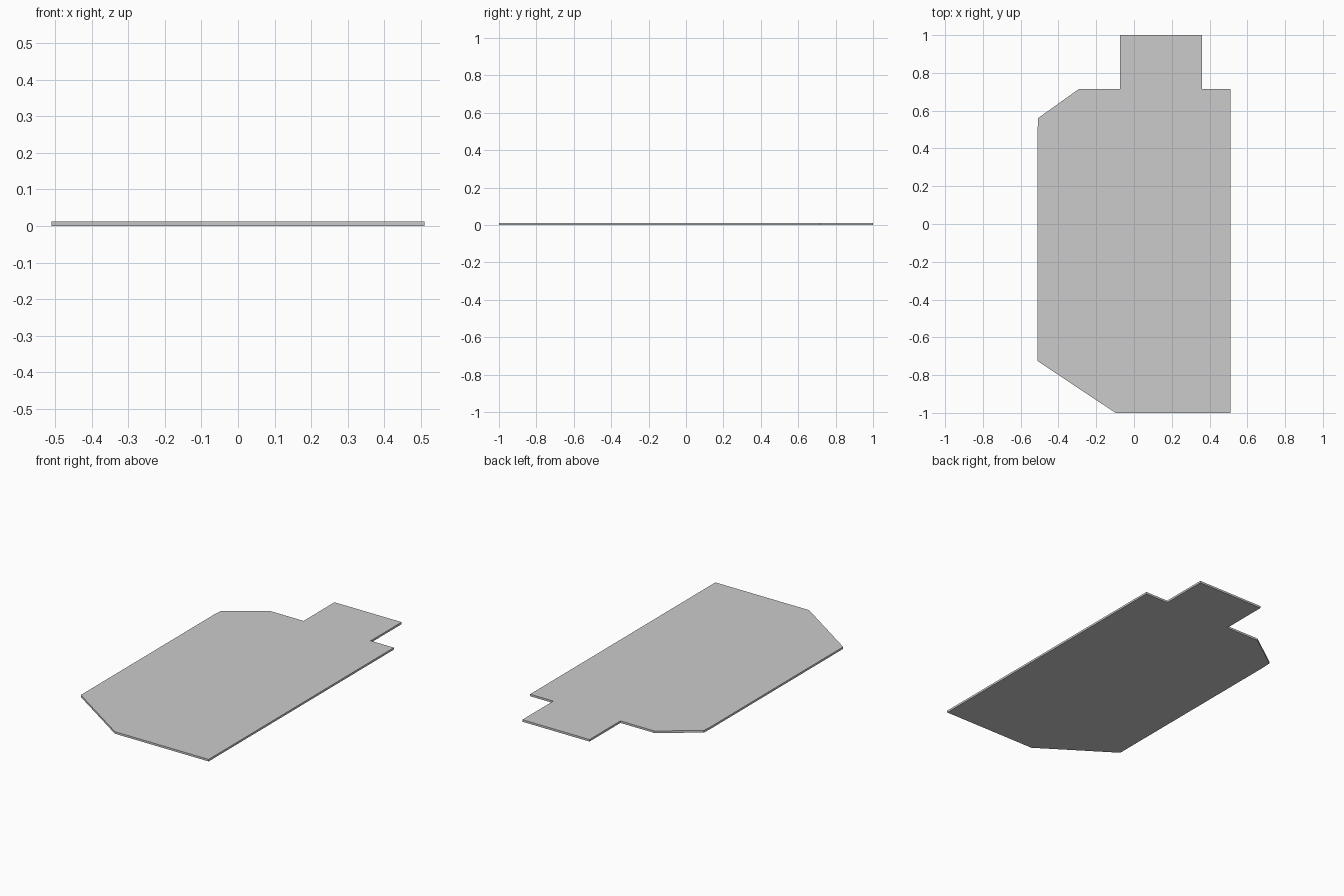
import bpy
import bmesh

if "Cube" in bpy.data.objects:
    bpy.data.objects.remove(bpy.data.objects["Cube"])

THICKNESS = 0.012

# Outline of the flat plate, counter-clockwise seen from above
outline = [
    (-0.098, -1.0), (0.51, -1.0), (0.51, 0.714),        # front and right edges
    (0.36, 0.714), (0.36, 1.0), (-0.075, 1.0), (-0.075, 0.714),  # rear tab
    (-0.293, 0.714), (-0.507, 0.561),                   # rear left chamfer
    (-0.51, 0.51), (-0.51, -0.726),                     # left edge
]

# Extrude the outline into a thin slab
bm = bmesh.new()
base = bm.faces.new([bm.verts.new((x, y, 0)) for x, y in outline])
result = bmesh.ops.extrude_face_region(bm, geom=[base], use_keep_orig=True)
top = [v for v in result["geom"] if isinstance(v, bmesh.types.BMVert)]
bmesh.ops.translate(bm, verts=top, vec=(0, 0, THICKNESS))
bmesh.ops.recalc_face_normals(bm, faces=bm.faces)

mesh = bpy.data.meshes.new("floor_plate")
bm.to_mesh(mesh)
bm.free()
plate = bpy.data.objects.new("floor_plate", mesh)
bpy.context.collection.objects.link(plate)
